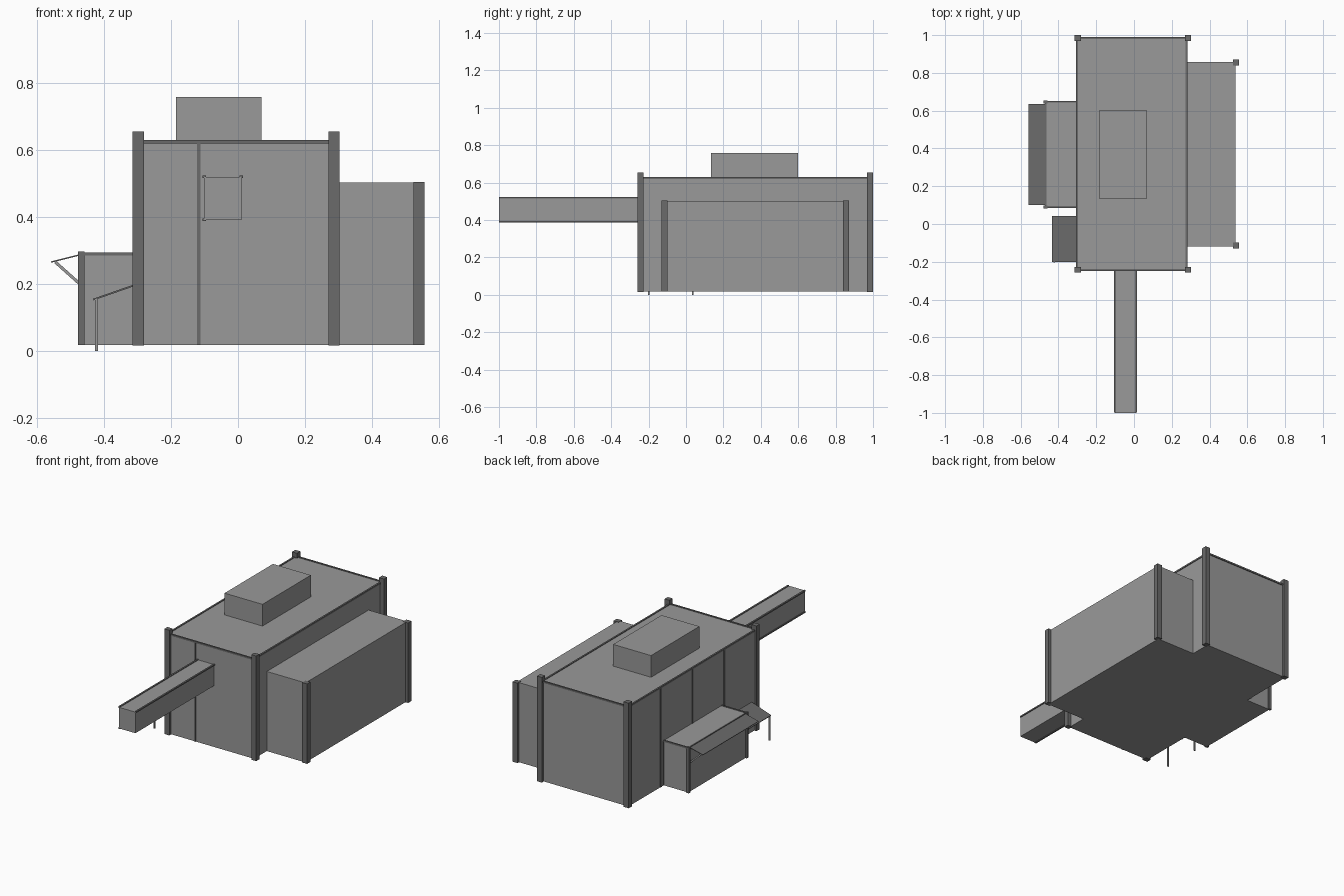
import bpy, bmesh
from mathutils import Vector

if "Cube" in bpy.data.objects:
    bpy.data.objects.remove(bpy.data.objects["Cube"])


def material(name, g):
    m = bpy.data.materials.new(name)
    m.diffuse_color = (g, g, g, 1)
    m.use_nodes = True
    m.node_tree.nodes["Principled BSDF"].inputs["Base Color"].default_value = m.diffuse_color
    return m


WALL = material("wall_grey", 0.32)
DARK = material("dark_trim", 0.145)


def box(name, x0, x1, y0, y1, z0, z1, mat=DARK):
    """Axis-aligned box given by its limits."""
    bm = bmesh.new()
    bmesh.ops.create_cube(bm, size=1)
    for v in bm.verts:
        v.co = Vector((x1 if v.co.x > 0 else x0,
                       y1 if v.co.y > 0 else y0,
                       z1 if v.co.z > 0 else z0))
    return finish(name, bm, mat)


def bar(name, a, b, y0, y1, t, mat=DARK):
    """Sloped slab or strut from a to b (x, z), spanning y0..y1."""
    a, b = Vector(a), Vector(b)
    d = (b - a).normalized()
    n = Vector((-d.y, d.x)) * t / 2
    bm = bmesh.new()
    f = bm.faces.new([bm.verts.new((p.x, y0, p.y)) for p in (a - n, b - n, b + n, a + n)])
    ext = bmesh.ops.extrude_face_region(bm, geom=[f])
    for v in ext["geom"]:
        if isinstance(v, bmesh.types.BMVert):
            v.co.y = y1
    bmesh.ops.recalc_face_normals(bm, faces=bm.faces)
    return finish(name, bm, mat)


def finish(name, bm, mat):
    me = bpy.data.meshes.new(name)
    bm.to_mesh(me)
    bm.free()
    me.materials.append(mat)
    ob = bpy.data.objects.new(name, me)
    bpy.context.collection.objects.link(ob)
    return ob


BASE = 0.018

# Main hall with corner pillars
box("main_hall", -0.303, 0.278, -0.243, 0.985, BASE, 0.625, WALL)
for x0, x1 in ((-0.315, -0.281), (0.27, 0.303)):
    for y0, y1 in ((-0.258, -0.228), (0.968, 1.0)):
        box("corner_pillar", x0, x1, y0, y1, BASE - 0.002, 0.655)

# Roof edge trim
for x in (-0.301, 0.277):
    box("roof_trim_side", x - 0.005, x + 0.005, -0.243, 0.985, 0.619, 0.629)
for y in (-0.243, 0.985):
    box("roof_trim_end", -0.303, 0.278, y - 0.005, y + 0.005, 0.619, 0.629)

# Wall battens on the left side and the front
for y in (0.065, 0.37, 0.675):
    box("side_batten", -0.306, -0.297, y - 0.006, y + 0.006, BASE, 0.62)
box("front_batten", -0.123, -0.112, -0.246, -0.236, BASE, 0.62)

# Raised roof box
box("roof_box", -0.185, 0.07, 0.135, 0.60, 0.62, 0.757, WALL)

# Long gallery reaching forward, with edge rails
box("gallery", -0.101, 0.01, -1.0, -0.24, 0.391, 0.519, WALL)
for x, z in ((-0.101, 0.391), (-0.101, 0.519), (0.01, 0.519)):
    box("gallery_rail", x - 0.005, x + 0.005, -0.999, -0.24, z - 0.004, z + 0.004)

# Right wing
box("right_wing", 0.27, 0.538, -0.12, 0.858, BASE, 0.502, WALL)
for y0, y1 in ((-0.13, -0.099), (0.84, 0.872)):
    box("right_wing_pillar", 0.523, 0.556, y0, y1, BASE, 0.504)

# Left annex with posts and trim
box("left_annex", -0.468, -0.295, 0.09, 0.647, BASE, 0.29, WALL)
for y in (0.09, 0.647):
    box("annex_post", -0.478, -0.458, y - 0.008, y + 0.008, BASE, 0.296)
    box("annex_trim_end", -0.468, -0.303, y - 0.004, y + 0.004, 0.284, 0.294)
    box("annex_wall_post", -0.306, -0.297, y - 0.005, y + 0.005, BASE, 0.29)
box("annex_trim_front", -0.472, -0.464, 0.09, 0.647, 0.284, 0.293)

# Awning on the annex, held by struts
bar("annex_awning", (-0.558, 0.265), (-0.47, 0.287), 0.10, 0.635, 0.004)
for y in (0.104, 0.623):
    bar("awning_strut", (-0.545, 0.265), (-0.47, 0.198), y, y + 0.008, 0.009, WALL)

# Porch roof on two thin posts
bar("porch_roof", (-0.432, 0.153), (-0.30, 0.199), -0.20, 0.043, 0.005)
for y in (-0.20, 0.036):
    box("porch_post", -0.427, -0.418, y - 0.004, y + 0.004, 0.0, 0.155, WALL)
